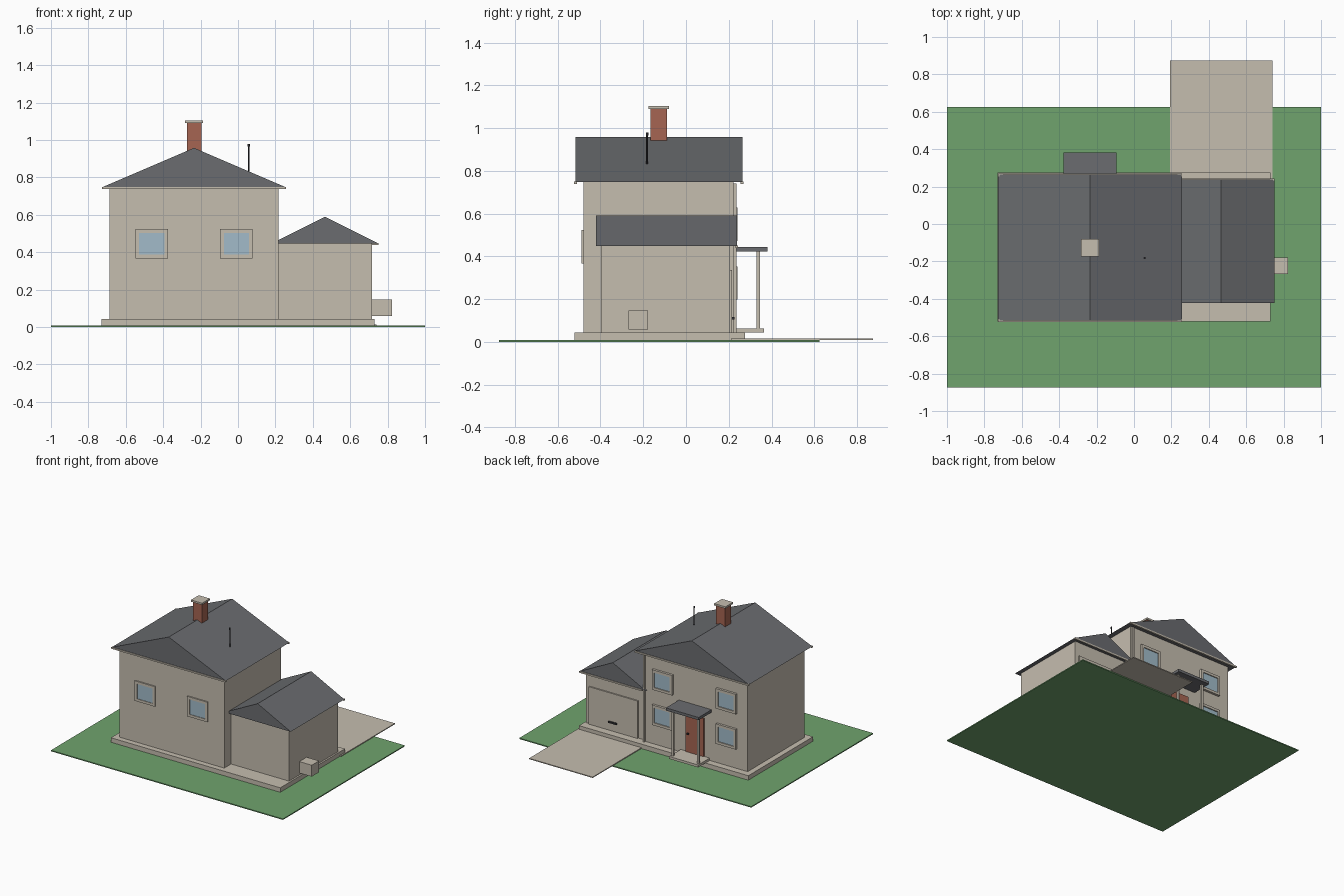
import bpy
import bmesh
from mathutils import Vector

cube = bpy.data.objects.get("Cube")
if cube:
    bpy.data.objects.remove(cube, do_unlink=True)


def material(name, r, g, b):
    m = bpy.data.materials.new(name)
    m.use_nodes = True
    m.diffuse_color = (r, g, b, 1)
    m.node_tree.nodes["Principled BSDF"].inputs["Base Color"].default_value = (r, g, b, 1)
    return m


STONE = material("warm_stone", 0.56, 0.51, 0.43)
ROOF = material("slate_grey", 0.145, 0.15, 0.16)
BRICK = material("brick_red", 0.38, 0.13, 0.085)
GRASS = material("lawn_green", 0.16, 0.37, 0.155)
GLASS = material("window_blue", 0.36, 0.50, 0.59)
DARK = material("dark_metal", 0.03, 0.03, 0.035)


def finish(name, bm, mat):
    bmesh.ops.recalc_face_normals(bm, faces=bm.faces)
    mesh = bpy.data.meshes.new(name)
    bm.to_mesh(mesh)
    bm.free()
    mesh.materials.append(mat)
    obj = bpy.data.objects.new(name, mesh)
    bpy.context.collection.objects.link(obj)
    return obj


def box(name, xs, ys, zs, mat):
    """Box from its extents on each axis."""
    bm = bmesh.new()
    bmesh.ops.create_cube(bm, size=1)
    for v in bm.verts:
        v.co = Vector([(s[0] + s[1]) / 2 + c * (s[1] - s[0]) for c, s in zip(v.co, (xs, ys, zs))])
    return finish(name, bm, mat)


def around(centre, half):
    return (centre - half, centre + half)


def gable_roof(name, xs, ys, eave, ridge):
    """Solid triangular roof with its ridge along y."""
    bm = bmesh.new()
    profile = [(xs[0], eave), (xs[1], eave), (sum(xs) / 2, ridge)]
    face = bm.faces.new([bm.verts.new((x, ys[0], z)) for x, z in profile])
    ext = bmesh.ops.extrude_face_region(bm, geom=[face], use_keep_orig=True)
    moved = [g for g in ext["geom"] if isinstance(g, bmesh.types.BMVert)]
    bmesh.ops.translate(bm, verts=moved, vec=(0, ys[1] - ys[0], 0))
    return finish(name, bm, ROOF)


def window(name, x, z, wall_y, out):
    """Frame ring proud of the wall, with a recessed pane; out is the signed depth."""
    w, h, rim = 0.087, 0.078, 0.02
    ys = sorted((wall_y - out / 2, wall_y + out))
    for side in (-1, 1):
        box(name + "_frame_side", around(x + side * (w - rim / 2), rim / 2), ys, around(z, h), STONE)
        box(name + "_frame_rail", around(x, w - rim), ys, around(z + side * (h - rim / 2), rim / 2), STONE)
    box(name + "_pane", around(x, w - rim), sorted((wall_y, wall_y + out * 0.6)),
        around(z, h - rim), GLASS)


def rod(name, x, y, z0, z1, radius):
    bpy.ops.mesh.primitive_cylinder_add(vertices=12, radius=radius, depth=z1 - z0,
                                        location=(x, y, (z0 + z1) / 2))
    obj = bpy.context.object
    obj.name = name
    obj.data.materials.append(DARK)
    bpy.ops.object.shade_smooth_by_angle()


MID = -0.235      # centre line of the main block
BACK = 0.222      # main wall on the door side
FRONT = -0.479    # main wall on the opposite side

# Ground
box("lawn", (-1, 1), (-0.875, 0.625), (0, 0.008), GRASS)
box("driveway", (0.192, 0.74), (0.21, 0.875), (0.008, 0.015), STONE)
box("foundation", (-0.73, 0.73), (-0.522, 0.275), (0.004, 0.043), STONE)

# Walls and roofs
box("main_walls", around(MID, 0.452), (FRONT, BACK), (0.04, 0.748), STONE)
box("garage_walls", (0.2, 0.717), (-0.395, 0.205), (0.04, 0.45), STONE)
gable_roof("main_roof", around(MID, 0.492), (-0.517, 0.264), 0.747, 0.958)
gable_roof("garage_roof", (0.18, 0.75), (-0.422, 0.238), 0.447, 0.59)

# Gutters and downpipe
for y in (-0.516, 0.262):
    box("main_gutter", around(MID, 0.492), around(y, 0.007), (0.738, 0.75), STONE)
box("garage_gutter", (0.21, 0.75), around(0.238, 0.006), (0.438, 0.45), STONE)
box("downpipe", around(0.2, 0.007), (BACK, 0.236), (0.043, 0.74), STONE)

# Chimney and antenna
box("chimney", around(MID, 0.039), (-0.165, -0.09), (0.8, 1.09), BRICK)
box("chimney_cap", around(MID, 0.048), (-0.175, -0.08), (1.09, 1.104), STONE)
rod("antenna", 0.057, -0.182, 0.81, 0.97, 0.004)
rod("antenna_tip", 0.057, -0.182, 0.966, 0.979, 0.006)

# Windows
for side in (-1, 1):
    window("plain_wall_window", MID + side * 0.226, 0.445, FRONT, -0.01)
    for z in (0.55, 0.275):
        window("door_wall_window", MID + side * 0.275, z, BACK, 0.018)

# Entrance
box("front_door", around(MID, 0.078), (BACK, 0.23), (0.043, 0.36), BRICK)
box("door_knob", around(MID + 0.055, 0.006), (0.23, 0.242), around(0.207, 0.006), DARK)
box("porch_step", around(MID, 0.125), (BACK, 0.365), (0.043, 0.062), STONE)
box("porch_canopy", around(MID, 0.141), (BACK, 0.382), (0.422, 0.443), ROOF)
for side in (-1, 1):
    box("porch_post", around(MID + side * 0.11, 0.008), around(0.338, 0.008), (0.06, 0.424), STONE)

# Garage door and utility box
box("garage_door", around(0.478, 0.21), (0.2, 0.215), (0.043, 0.335), STONE)
box("garage_handle", around(0.478, 0.035), (0.215, 0.226), around(0.11, 0.006), DARK)
box("utility_box", (0.715, 0.823), (-0.268, -0.178), (0.058, 0.147), STONE)
